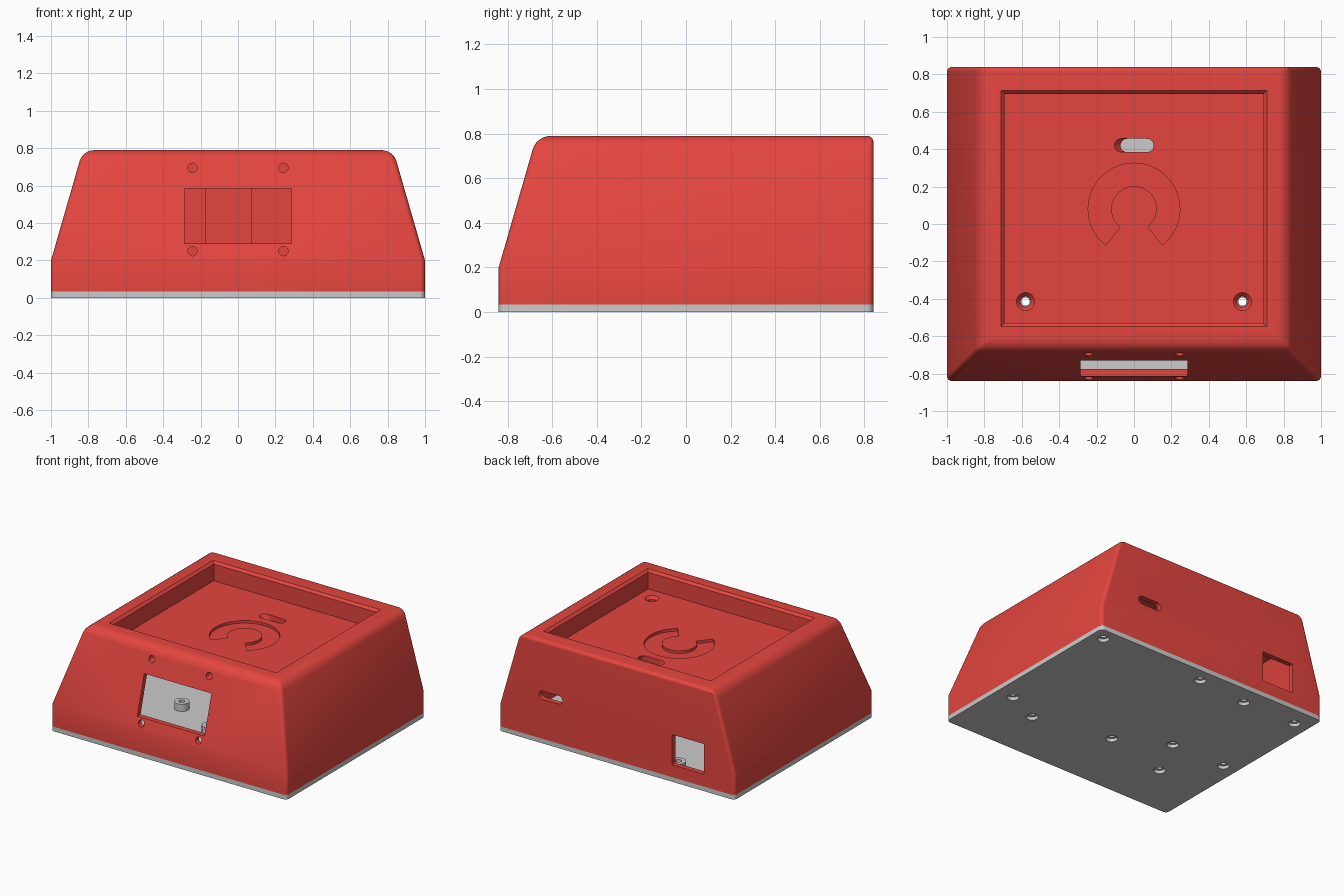
import bpy, bmesh
from math import cos, sin, pi, radians

if "Cube" in bpy.data.objects:
    bpy.data.objects.remove(bpy.data.objects["Cube"])

red = bpy.data.materials.new("red_plastic")
red.diffuse_color = (0.78, 0.06, 0.05, 1)
red.use_nodes = True
red.node_tree.nodes["Principled BSDF"].inputs["Base Color"].default_value = red.diffuse_color


def loft(name, rings, mat=None):
    """Closed solid through equal-length rings of 3D points."""
    bm = bmesh.new()
    vs = [[bm.verts.new(p) for p in r] for r in rings]
    n = len(vs[0])
    for a, b in zip(vs, vs[1:]):
        for i in range(n):
            j = (i + 1) % n
            bm.faces.new((a[i], a[j], b[j], b[i]))
    bm.faces.new(vs[0])
    bm.faces.new(vs[-1])
    bmesh.ops.recalc_face_normals(bm, faces=bm.faces[:])
    me = bpy.data.meshes.new(name)
    bm.to_mesh(me)
    bm.free()
    ob = bpy.data.objects.new(name, me)
    bpy.context.collection.objects.link(ob)
    if mat:
        me.materials.append(mat)
    return ob


def rect(x, y0, y1, z):
    return [(-x, y0, z), (x, y0, z), (x, y1, z), (-x, y1, z)]


def box(name, x0, x1, y0, y1, z0, z1, mat=None):
    r = [(x0, y0), (x1, y0), (x1, y1), (x0, y1)]
    return loft(name, [[(*p, z) for p in r] for z in (z0, z1)], mat)


def circle(x, y, z, r, n=32):
    return [(x + r * cos(2 * pi * i / n), y + r * sin(2 * pi * i / n), z) for i in range(n)]


def slot(cx, cy, half, r, n=12):
    pts = []
    for s, a0 in ((1, -pi / 2), (-1, pi / 2)):
        pts += [(cx + s * (half - r) + r * cos(a0 + pi * i / n),
                 cy + r * sin(a0 + pi * i / n)) for i in range(n + 1)]
    return pts


def apply(ob, mod):
    bpy.context.view_layer.objects.active = ob
    bpy.ops.object.modifier_apply(modifier=mod.name)


def boolean(ob, tool, op='DIFFERENCE'):
    m = ob.modifiers.new("bool", 'BOOLEAN')
    m.operation, m.object, m.solver = op, tool, 'EXACT'
    apply(ob, m)
    bpy.data.objects.remove(tool)


def cylinder(x, y, z0, z1, r0, r1=None):
    return loft("tool", [circle(x, y, z0, r0), circle(x, y, z1, r1 or r0)])


def soften(ob, width, weight):
    """Bevel edges by a weight function of the two end points."""
    me = ob.data
    at = me.attributes.new("bevel_weight_edge", 'FLOAT', 'EDGE')
    for e in me.edges:
        at.data[e.index].value = weight(*(me.vertices[i].co for i in e.vertices))
    m = ob.modifiers.new("bevel", 'BEVEL')
    m.limit_method, m.width, m.segments = 'WEIGHT', width, 6
    apply(ob, m)


# Sloped housing: vertical back, inclined front and sides
TOP = 0.79
body = loft("housing", [rect(1, -0.84, 0.84, 0.035), rect(1, -0.84, 0.84, 0.2),
                        rect(0.83, -0.67, 0.84, TOP)], red)


def body_weight(a, b):
    if a.z > 0.7 and b.z > 0.7:
        return 0.45 if a.y > 0.8 and b.y > 0.8 else 1.0
    return 0.45 if abs(a.z - b.z) > 0.01 else 0.0


soften(body, 0.06, body_weight)

# Hollow interior and tray recess in the top
boolean(body, loft("tool", [rect(0.96, -0.80, 0.80, -0.1), rect(0.96, -0.80, 0.80, 0.2),
                            rect(0.845, -0.685, 0.80, 0.605)]))
FLOOR = 0.645
boolean(body, loft("tool", [rect(0.692, -0.53, 0.695, FLOOR), rect(0.692, -0.53, 0.695, 0.772),
                            rect(0.712, -0.55, 0.715, TOP + 0.002), rect(0.712, -0.55, 0.715, 0.9)]))

# Open ring engraved in the tray floor
angles = [radians(-52 + 284 * i / 56) for i in range(57)]
arc = [(0.245 * cos(a), 0.08 + 0.245 * sin(a)) for a in angles]
arc += [(0.122 * cos(a), 0.08 + 0.122 * sin(a)) for a in reversed(angles)]
boolean(body, loft("tool", [[(*p, z) for p in arc] for z in (FLOOR - 0.02, FLOOR + 0.03)]))

# Slanted cable slot in the tray floor
boolean(body, loft("tool", [[(x + dx, y, z) for x, y in slot(0, 0.42, 0.105, 0.036)]
                            for dx, z in ((0.045, 0.59), (0, FLOOR), (0, 0.7))]))

# Countersunk screw holes in the tray floor
for s in (-1, 1):
    boolean(body, cylinder(s * 0.58, -0.415, 0.55, 0.7, 0.027))
    boolean(body, cylinder(s * 0.58, -0.415, FLOOR - 0.02, FLOOR + 0.002, 0.03, 0.05))

# Front display window and its four screw holes
boolean(body, box("tool", -0.285, 0.285, -0.95, -0.6, 0.29, 0.585))
for x in (-0.243, 0.243):
    for z, depth in ((0.695, -0.58), (0.25, -0.7)):
        boolean(body, loft("tool", [[(px, y, pz) for px, pz, _ in circle(x, z, 0, 0.025)]
                                    for y in (-0.95, depth)]))

# Back port window and back cable slot
boolean(body, box("tool", -0.74, -0.47, 0.7, 0.95, 0.13, 0.362))
boolean(body, loft("tool", [[(x, y, z) for x, z in slot(0.56, 0.37, 0.10, 0.032)]
                            for y in (0.7, 0.95)]))

# Shallow rib on the inner back wall
rib = box("inner_rib", -0.175, 0.075, 0.775, 0.802, 0.037, 0.607, red)

# Base plate with rounded corners
base = loft("base_plate", [rect(1, -0.84, 0.84, 0), rect(1, -0.84, 0.84, 0.035)])
soften(base, 0.03, lambda a, b: 1.0 if abs(a.z - b.z) > 0.01 else 0.0)

# Board standoffs and screw holes in the base plate
standoffs = [(-0.42, 0.69), (-0.88, 0.69), (-0.42, -0.08), (-0.88, -0.08),
             (0.90, 0.74), (0.01, 0.73), (0.86, -0.29), (-0.04, -0.29)]
for x, y in standoffs:
    boolean(base, cylinder(x, y, 0.02, 0.09, 0.053), 'UNION')
for x, y in standoffs + [(-0.58, -0.415), (0.58, -0.415)]:
    boolean(base, cylinder(x, y, -0.05, 0.025, 0.042))
    boolean(base, cylinder(x, y, -0.06, 0.15, 0.022))

# Smooth shading with crisp edges
for ob in (body, base):
    bpy.ops.object.select_all(action='DESELECT')
    ob.select_set(True)
    bpy.context.view_layer.objects.active = ob
    bpy.ops.object.shade_smooth_by_angle(angle=radians(25))
